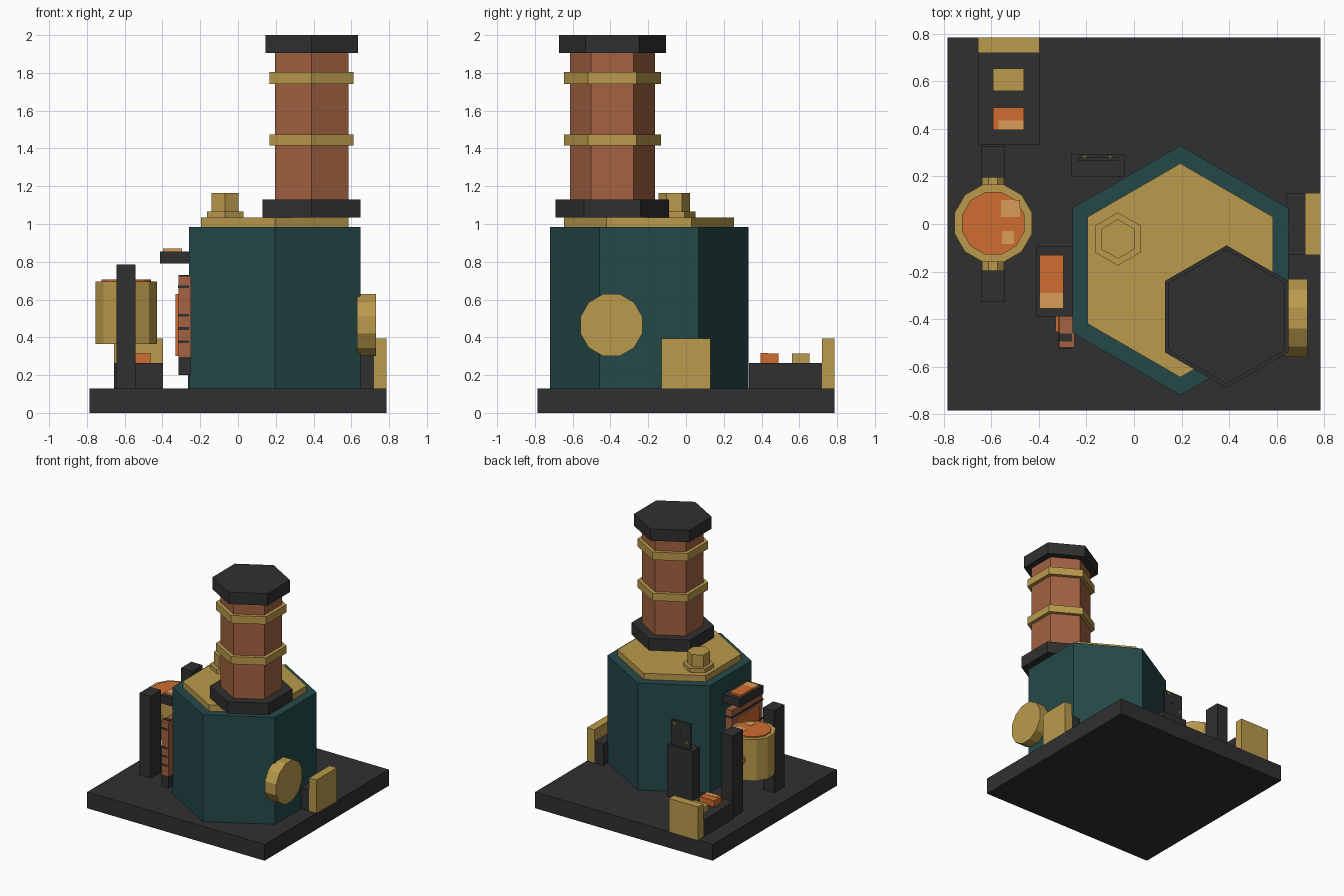
import bpy, bmesh, math
from mathutils import Matrix, Vector

cube = bpy.data.objects.get("Cube")
if cube:
    bpy.data.objects.remove(cube, do_unlink=True)


def material(name, r, g, b):
    lin = [((c / 255 + 0.055) / 1.055) ** 2.4 for c in (r, g, b)] + [1.0]
    m = bpy.data.materials.new(name)
    m.use_nodes = True
    m.diffuse_color = lin
    bsdf = next(n for n in m.node_tree.nodes if n.type == 'BSDF_PRINCIPLED')
    bsdf.inputs["Base Color"].default_value = lin
    return m


IRON = material("dark_iron", 48, 48, 48)
BRASS = material("brass", 186, 154, 76)
TEAL = material("teal_paint", 37, 73, 73)
COPPER = material("copper", 163, 98, 65)
EMBER = material("ember_orange", 208, 108, 48)
GLOW = material("pale_glow", 218, 157, 90)


def add_object(name, bm, mat):
    bmesh.ops.recalc_face_normals(bm, faces=bm.faces)
    mesh = bpy.data.meshes.new(name)
    bm.to_mesh(mesh)
    bm.free()
    mesh.materials.append(mat)
    obj = bpy.data.objects.new(name, mesh)
    bpy.context.collection.objects.link(obj)
    return obj


def box(name, mat, x, y, z):
    """Box from its (min, max) range on each axis."""
    bm = bmesh.new()
    size = Matrix.Diagonal((x[1] - x[0], y[1] - y[0], z[1] - z[0], 1))
    mid = Vector((sum(x) / 2, sum(y) / 2, sum(z) / 2))
    bmesh.ops.create_cube(bm, size=1, matrix=Matrix.Translation(mid) @ size)
    return add_object(name, bm, mat)


def prism(name, mat, center, radius, length, sides=6, turn=90, axis='Z'):
    """Regular prism that starts at center and runs along the axis."""
    bm = bmesh.new()
    ring = []
    for i in range(sides):
        a = math.radians(turn) + math.tau * i / sides
        ring.append(bm.verts.new((radius * math.cos(a), radius * math.sin(a), 0)))
    face = bm.faces.new(ring)
    top = bmesh.ops.extrude_face_region(bm, geom=[face])["geom"]
    moved = [v for v in top if isinstance(v, bmesh.types.BMVert)]
    bmesh.ops.translate(bm, verts=moved, vec=(0, 0, length))
    spin = {'Z': Matrix(), 'X': Matrix.Rotation(math.pi / 2, 4, 'Y'),
            'Y': Matrix.Rotation(-math.pi / 2, 4, 'X')}[axis]
    bm.transform(Matrix.Translation(center) @ spin)
    return add_object(name, bm, mat)


# Base plate
box("base", IRON, (-0.785, 0.785), (-0.785, 0.785), (0, 0.13))

# Boiler with its lid
prism("boiler", TEAL, (0.195, -0.195, 0.13), 0.525, 0.855)
prism("boiler_lid", BRASS, (0.195, -0.195, 0.985), 0.45, 0.05)

# Chimney
for name, mat, radius, z, height in (
        ("chimney_foot", IRON, 0.30, 1.035, 0.095),
        ("chimney_stack", COPPER, 0.225, 1.13, 0.78),
        ("chimney_lower_band", BRASS, 0.257, 1.415, 0.06),
        ("chimney_upper_band", BRASS, 0.257, 1.742, 0.062),
        ("chimney_cap", IRON, 0.283, 1.905, 0.095)):
    prism(name, mat, (0.39, -0.39, z), radius, height)

# Valve on the lid
prism("valve_flange", BRASS, (-0.068, -0.063, 1.035), 0.112, 0.032)
prism("valve_head", BRASS, (-0.068, -0.063, 1.067), 0.083, 0.098)

# Gauge and end plate beside the boiler
prism("gauge", BRASS, (0.63, -0.395, 0.465), 0.17, 0.1, 12, 15, 'X')
box("side_block", IRON, (0.64, 0.72), (-0.13, 0.13), (0.13, 0.3))
box("side_plate", BRASS, (0.72, 0.785), (-0.13, 0.13), (0.13, 0.395))

# Crucible hung between two posts
prism("crucible", BRASS, (-0.592, 0.003, 0.365), 0.169, 0.33, 12, 15)
melt = prism("molten_metal", EMBER, (-0.592, 0.003, 0.69), 0.136, 0.015, 12, 15)
box("melt_glow_front", GLOW, (-0.555, -0.505), (-0.085, -0.03), (0.7, 0.707))
box("melt_glow_back", GLOW, (-0.56, -0.48), (0.03, 0.1), (0.7, 0.707))
for side, label in ((-1, "front"), (1, "back")):
    y = sorted((side * 0.195, side * 0.328))
    box(label + "_post", IRON, (-0.643, -0.543), y, (0.13, 0.785))
    start = 0.14 if side > 0 else -0.2
    prism(label + "_pivot", BRASS, (-0.593, start, 0.53), 0.05, 0.06, 8, 22.5, 'Y')

# Mould bench
box("bench", IRON, (-0.657, -0.397), (0.333, 0.72), (0.13, 0.265))
box("bench_plate", BRASS, (-0.657, -0.397), (0.72, 0.785), (0.13, 0.395))
box("brass_ingot", BRASS, (-0.593, -0.463), (0.56, 0.655), (0.265, 0.315))
box("hot_ingot", EMBER, (-0.593, -0.463), (0.395, 0.49), (0.265, 0.315))
box("hot_ingot_glow", GLOW, (-0.57, -0.463), (0.395, 0.435), (0.31, 0.317))

# Control cabinet behind the boiler
box("cabinet", IRON, (-0.265, -0.04), (0.2, 0.295), (0.13, 0.548))
box("cabinet_screen", IRON, (-0.235, -0.065), (0.265, 0.28), (0.548, 0.75))
for name, mat, x, z in (("left_button", BRASS, -0.1, 0.725),
                        ("right_button", BRASS, -0.208, 0.6),
                        ("middle_button", TEAL, -0.14, 0.66)):
    box(name, mat, (x - 0.008, x + 0.008), (0.28, 0.287), (z - 0.008, z + 0.008))

# Firebox door with glowing window and iron bars
box("door_sill", IRON, (-0.315, -0.25), (-0.52, -0.13), (0.2, 0.297))
box("door_panel", COPPER, (-0.315, -0.25), (-0.52, -0.13), (0.297, 0.725))
box("door_window", EMBER, (-0.33, -0.315), (-0.455, -0.195), (0.3, 0.63))
box("door_strap", IRON, (-0.315, -0.26), (-0.495, -0.46), (0.725, 0.729))
for i, z in enumerate((0.37, 0.44, 0.51, 0.66)):
    box("door_bar_%d" % (i + 1), IRON, (-0.318, -0.26), (-0.523, -0.127), (z, z + 0.014))

# Shelf over the door with a hot plate
box("shelf", IRON, (-0.412, -0.25), (-0.39, -0.095), (0.79, 0.855))
box("hot_plate", EMBER, (-0.397, -0.297), (-0.29, -0.13), (0.855, 0.87))
box("hot_plate_end", GLOW, (-0.397, -0.297), (-0.355, -0.29), (0.855, 0.87))
